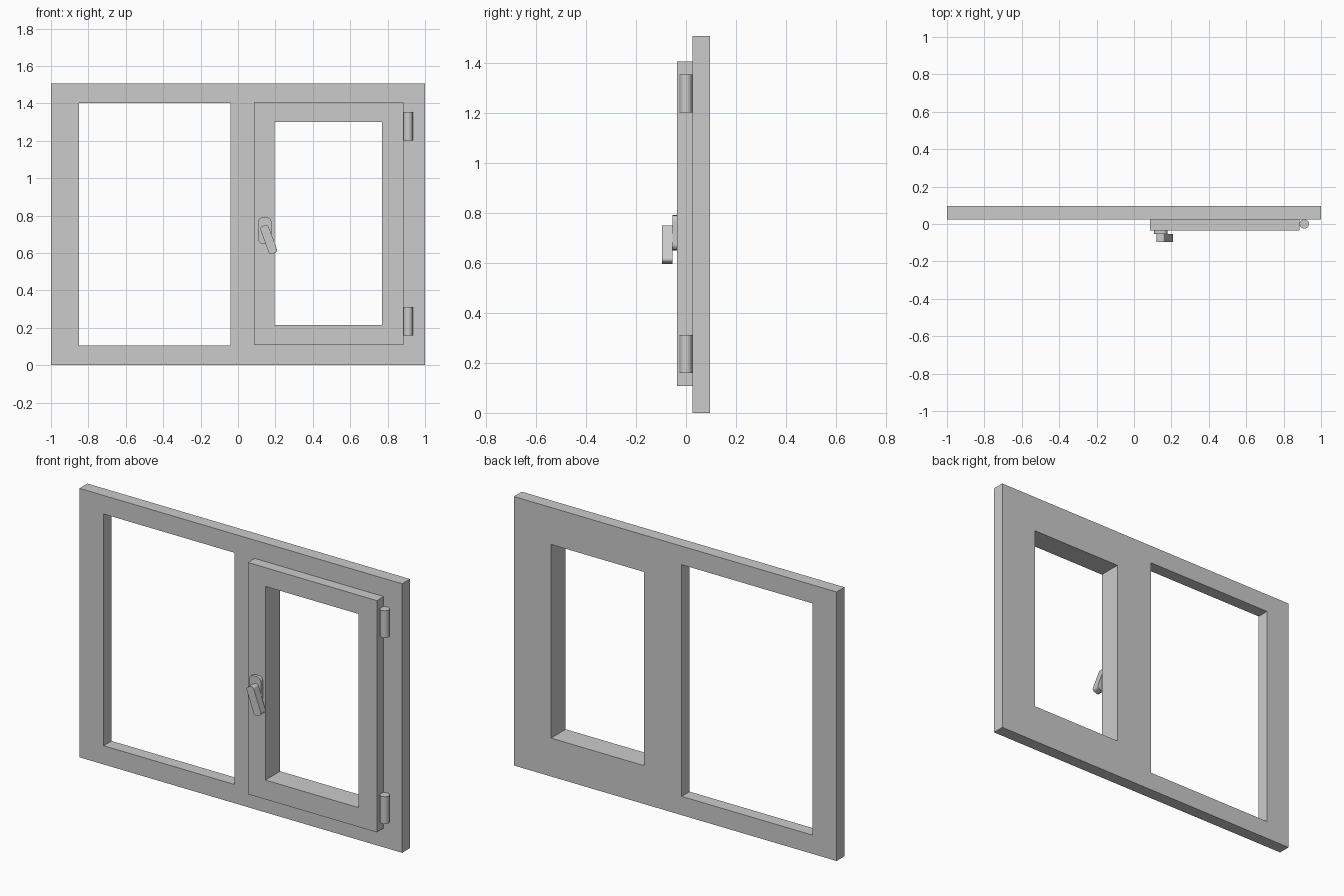
import bpy, bmesh, math
from mathutils import Matrix

if "Cube" in bpy.data.objects:
    bpy.data.objects.remove(bpy.data.objects["Cube"])

mat = bpy.data.materials.new("light_grey")
mat.diffuse_color = (0.6, 0.6, 0.6, 1)
mat.use_nodes = True
mat.node_tree.nodes["Principled BSDF"].inputs["Base Color"].default_value = mat.diffuse_color


def finish(bm, name):
    bmesh.ops.recalc_face_normals(bm, faces=bm.faces)
    me = bpy.data.meshes.new(name)
    bm.to_mesh(me)
    bm.free()
    me.materials.append(mat)
    ob = bpy.data.objects.new(name, me)
    bpy.context.collection.objects.link(ob)
    return ob


def extrude_back(bm, depth):
    r = bmesh.ops.extrude_face_region(bm, geom=bm.faces[:])
    verts = [g for g in r["geom"] if isinstance(g, bmesh.types.BMVert)]
    bmesh.ops.translate(bm, verts=verts, vec=(0, depth, 0))


def panel(name, xs, zs, y0, y1, holes):
    """Flat board from grid cells, leaving out the (column, row) holes."""
    bm = bmesh.new()
    v = [[bm.verts.new((x, y0, z)) for z in zs] for x in xs]
    for i in range(len(xs) - 1):
        for j in range(len(zs) - 1):
            if (i, j) not in holes:
                bm.faces.new((v[i][j], v[i + 1][j], v[i + 1][j + 1], v[i][j + 1]))
    bmesh.ops.delete(bm, geom=[p for p in bm.verts if not p.link_faces], context='VERTS')
    extrude_back(bm, y1 - y0)
    return finish(bm, name)


def rounded_block(name, cx, cz, w, h, r, y0, y1, angle=0, seg=4):
    """Block with rounded corners in the front view, turned about y."""
    bm = bmesh.new()
    pts = []
    for k, (sx, sz) in enumerate([(1, 1), (-1, 1), (-1, -1), (1, -1)]):
        for s in range(seg + 1):
            a = math.pi / 2 * (k + s / seg)
            pts.append((sx * (w / 2 - r) + r * math.cos(a), y0,
                        sz * (h / 2 - r) + r * math.sin(a)))
    bm.faces.new([bm.verts.new(p) for p in pts])
    extrude_back(bm, y1 - y0)
    bm.transform(Matrix.Translation((cx, 0, cz)) @ Matrix.Rotation(angle, 4, 'Y'))
    return finish(bm, name)


# Outer frame with a wide fixed opening and a narrow sash opening
panel("window_frame", [-1, -0.85, -0.04, 0.195, 0.77, 1],
      [0, 0.105, 0.215, 1.30, 1.403, 1.507], 0.025, 0.095,
      {(1, 1), (1, 2), (1, 3), (3, 2)})

# Opening sash in front of the frame
panel("sash", [0.085, 0.195, 0.77, 0.885], [0.107, 0.215, 1.30, 1.405],
      -0.035, 0.025, {(1, 1)})

# Handle plate and tilted grip
rounded_block("handle_plate", 0.143, 0.72, 0.072, 0.14, 0.024, -0.053, -0.035)
rounded_block("handle_grip", 0.164, 0.672, 0.047, 0.157, 0.014, -0.095, -0.053,
              angle=math.radians(-20))

# Hinge barrels
for label, z in (("lower", 0.235), ("upper", 1.277)):
    bpy.ops.mesh.primitive_cylinder_add(vertices=32, radius=0.025, depth=0.152,
                                        location=(0.91, 0, z))
    hinge = bpy.context.object
    hinge.name = label + "_hinge"
    hinge.data.materials.append(mat)
    bpy.ops.object.shade_smooth_by_angle()
